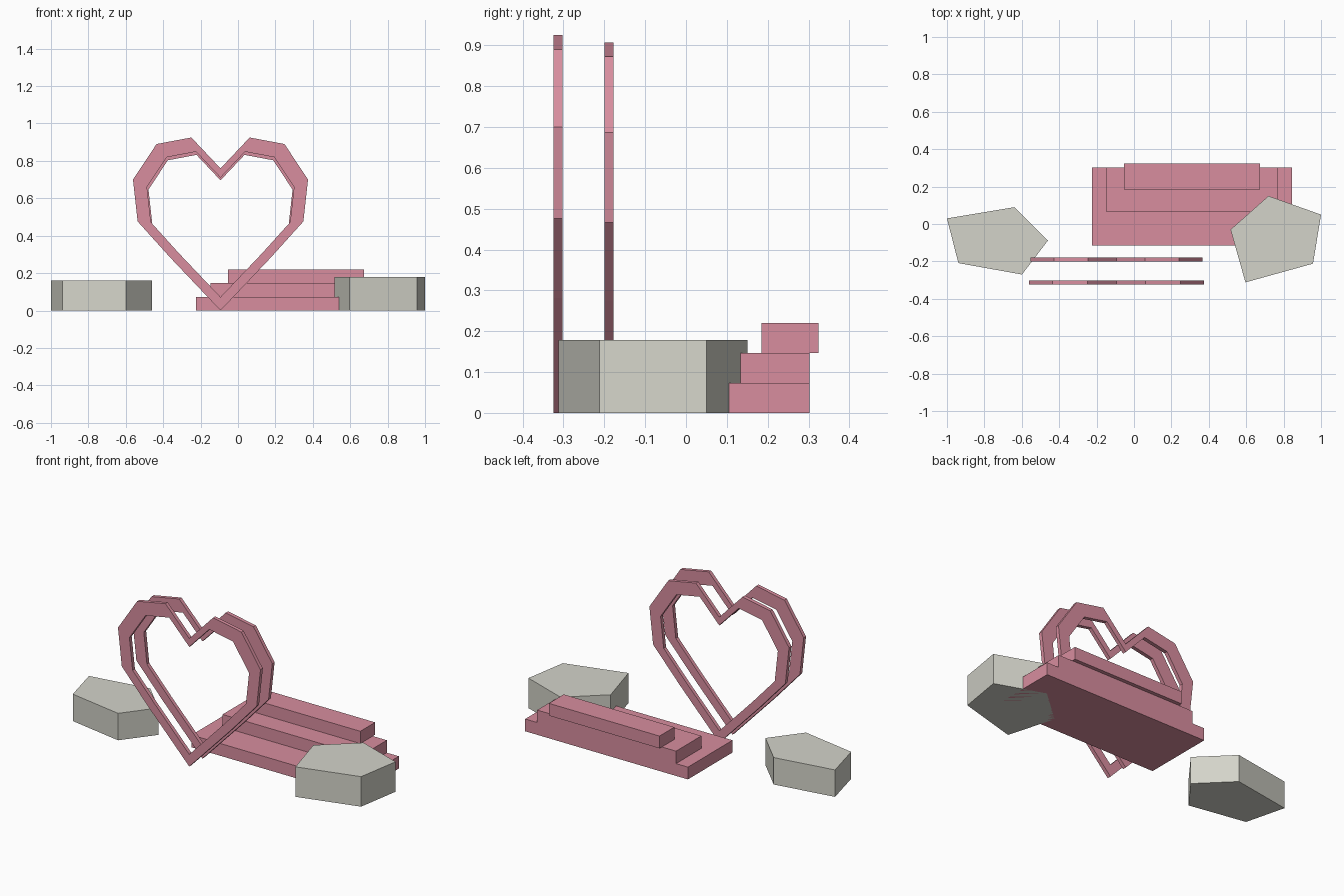
import bpy, bmesh

if "Cube" in bpy.data.objects:
    bpy.data.objects.remove(bpy.data.objects["Cube"])


def material(name, rgb):
    m = bpy.data.materials.new(name)
    m.diffuse_color = (*rgb, 1)
    m.use_nodes = True
    m.node_tree.nodes["Principled BSDF"].inputs["Base Color"].default_value = m.diffuse_color
    return m


PINK = material("dusty pink", (0.686, 0.270, 0.345))
STONE = material("warm grey stone", (0.658, 0.658, 0.590))


def finish(bm, name, mat):
    bmesh.ops.recalc_face_normals(bm, faces=bm.faces)
    mesh = bpy.data.meshes.new(name)
    bm.to_mesh(mesh)
    bm.free()
    mesh.materials.append(mat)
    obj = bpy.data.objects.new(name, mesh)
    bpy.context.collection.objects.link(obj)
    return obj


def prism(name, outline, z0, z1, mat):
    """Flat-topped block raised from an outline in plan."""
    bm = bmesh.new()
    low = [bm.verts.new((x, y, z0)) for x, y in outline]
    high = [bm.verts.new((x, y, z1)) for x, y in outline]
    bm.faces.new(low)
    bm.faces.new(high)
    n = len(outline)
    for i in range(n):
        j = (i + 1) % n
        bm.faces.new((low[i], low[j], high[j], high[i]))
    return finish(bm, name, mat)


# Heart outline: right half from the notch to the tip, then mirrored
HALF = [(0, 0.76), (0.156, 0.925), (0.342, 0.89), (0.468, 0.70),
        (0.443, 0.476), (0.267, 0.281), (0, 0)]
HEART = HALF + [(-x, z) for x, z in HALF[-2:0:-1]]


def heart_frame(name, scale, y0, y1, cx=-0.0935, inner=0.84, cz=0.45):
    """Upright open heart with a border that follows its outline."""
    bm = bmesh.new()
    outer = [(x, z) for x, z in HEART]
    hole = [(x * inner, cz + (z - cz) * inner) for x, z in HEART]
    rings = [[bm.verts.new((cx + x * scale, y, z * scale)) for x, z in pts]
             for pts, y in ((outer, y0), (outer, y1), (hole, y1), (hole, y0))]
    n = len(HEART)
    for k in range(4):
        a, b = rings[k], rings[(k + 1) % 4]
        for i in range(n):
            j = (i + 1) % n
            bm.faces.new((a[i], a[j], b[j], b[i]))
    return finish(bm, name, PINK)


heart_frame("front_heart_frame", 1.0, -0.324, -0.302)
heart_frame("back_heart_frame", 0.98, -0.200, -0.178)

# Three stacked steps: x range, y range, bottom and top
STEPS = {
    "lower_step": (-0.224, 0.845, -0.116, 0.302, 0.0, 0.073),
    "middle_step": (-0.146, 0.766, 0.064, 0.302, 0.073, 0.147),
    "upper_step": (-0.053, 0.674, 0.185, 0.324, 0.147, 0.22),
}
for name, (x0, x1, y0, y1, z0, z1) in STEPS.items():
    prism(name, [(x0, y0), (x1, y0), (x1, y1), (x0, y1)], z0, z1, PINK)

# Five-sided stone blocks on either side
prism("left_stone", [(-1.0, 0.03), (-0.639, 0.09), (-0.46, -0.088),
                     (-0.599, -0.27), (-0.939, -0.209)], 0, 0.16, STONE)
prism("right_stone", [(0.516, -0.03), (0.719, 0.15), (1.0, 0.05),
                      (0.957, -0.212), (0.596, -0.312)], 0, 0.178, STONE)
